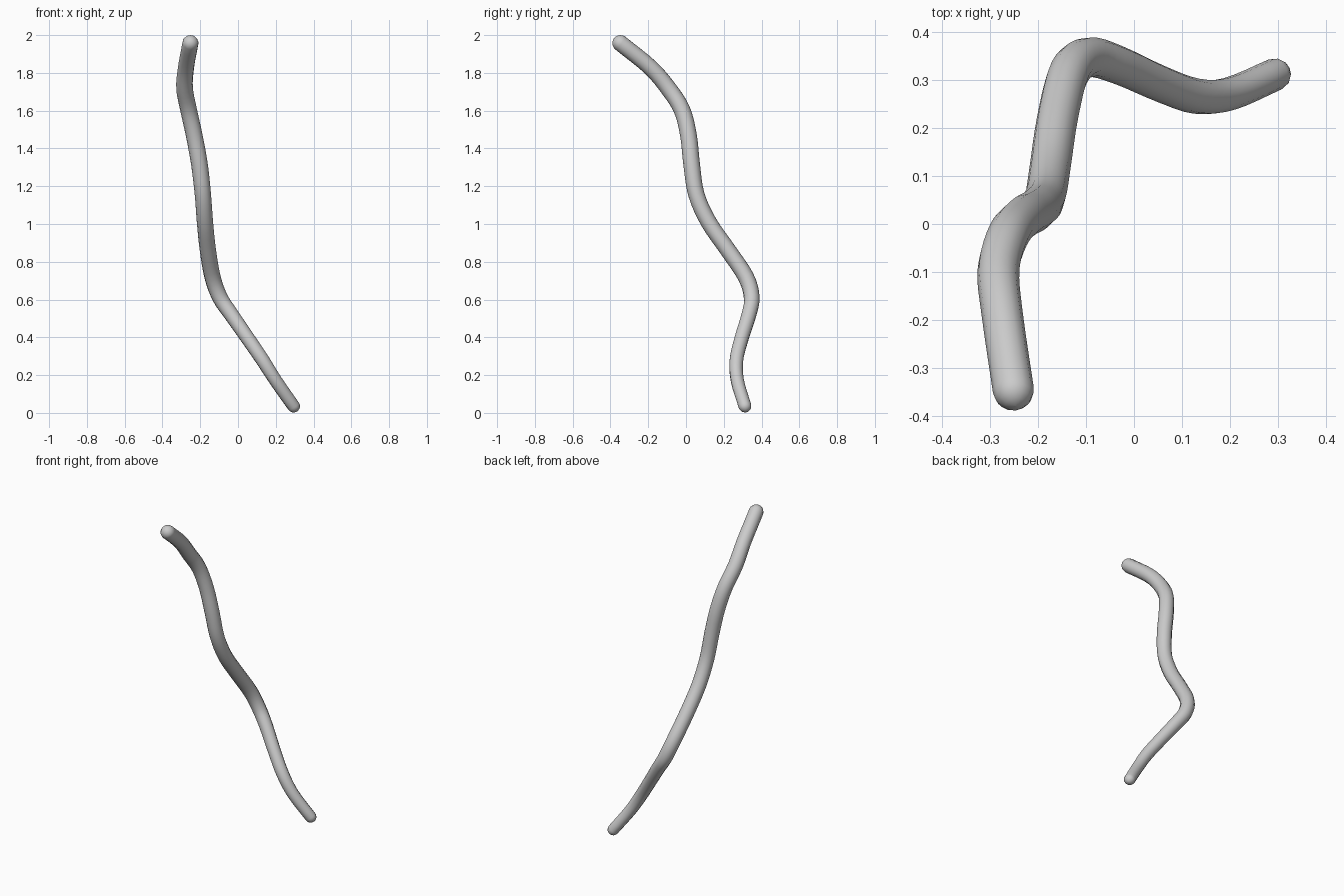
import bpy, math
from mathutils import Vector

if "Cube" in bpy.data.objects:
    bpy.data.objects.remove(bpy.data.objects["Cube"])

# Centre line of the bent stem, from bottom to top: x, y, z, radius
KEYS = [
    (.294, .312, .036, .034), (.200, .272, .17, .035), (.130, .267, .28, .037),
    (.055, .293, .39, .038), (-.035, .333, .52, .040), (-.095, .348, .61, .042),
    (-.135, .317, .72, .043), (-.160, .220, .865, .043), (-.175, .120, 1.01, .043),
    (-.186, .055, 1.156, .043), (-.204, .030, 1.315, .044), (-.232, .013, 1.47, .044),
    (-.262, -.022, 1.606, .044), (-.283, -.095, 1.72, .044), (-.275, -.190, 1.83, .043),
    (-.252, -.347, 1.957, .043),
]
STEPS = 4


def smooth_path(keys, steps):
    # Catmull-Rom interpolation of position and radius
    k = [Vector(p) for p in keys]
    k = [2 * k[0] - k[1]] + k + [2 * k[-1] - k[-2]]
    out = []
    for i in range(1, len(k) - 2):
        a, b, c, d = k[i - 1:i + 3]
        for s in range(steps):
            t = s / steps
            out.append(.5 * (2 * b + (c - a) * t + (2 * a - 5 * b + 4 * c - d) * t * t
                             + (3 * b - a - 3 * c + d) * t ** 3))
    return out + [k[-2]]


def round_end(end, inner):
    # Shrinking rings that form a hemispherical end, ordered outwards
    axis = (end.xyz - inner.xyz).normalized()
    r = end.w
    return [(*(end.xyz + axis * r * math.sin(a)), r * max(math.cos(a), .02))
            for a in (math.radians(d) for d in (20, 40, 60, 77, 89))]


path = smooth_path(KEYS, STEPS)
points = round_end(path[0], path[1])[::-1] + [tuple(p) for p in path] + round_end(path[-1], path[-2])

# Tube swept along the path
curve = bpy.data.curves.new("stem", 'CURVE')
curve.dimensions = '3D'
curve.bevel_depth = 1.0
curve.bevel_resolution = 4
curve.use_fill_caps = True
spline = curve.splines.new('POLY')
spline.points.add(len(points) - 1)
for sp, (x, y, z, r) in zip(spline.points, points):
    sp.co = (x, y, z, 1)
    sp.radius = r
stem = bpy.data.objects.new("stem", curve)
bpy.context.collection.objects.link(stem)

# Turn into a smooth mesh
bpy.context.view_layer.objects.active = stem
stem.select_set(True)
bpy.ops.object.convert(target='MESH')
bpy.ops.object.shade_smooth()
